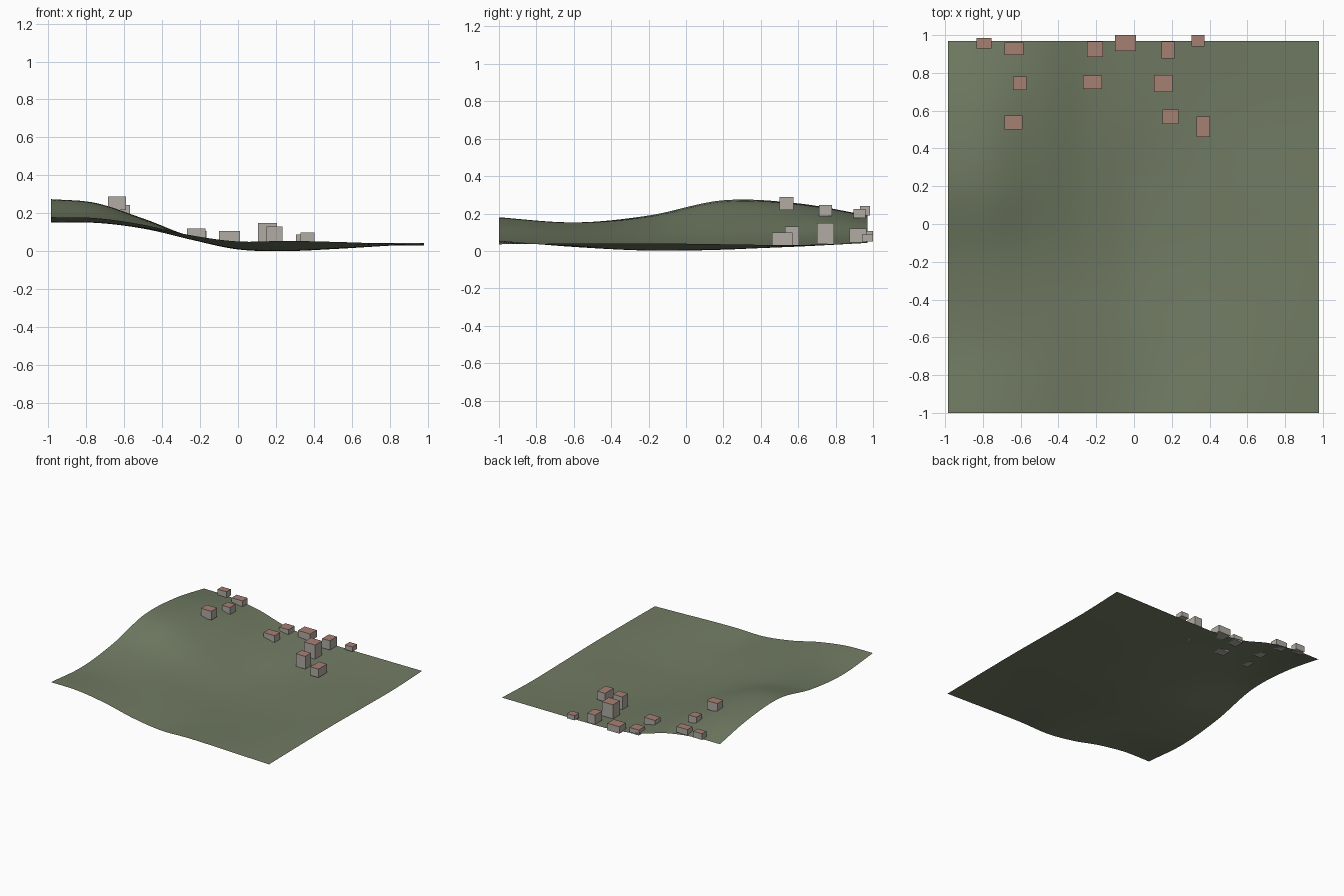
import bpy, bmesh

if "Cube" in bpy.data.objects:
    bpy.data.objects.remove(bpy.data.objects["Cube"])

def material(name, rgb):
    m = bpy.data.materials.new(name)
    m.diffuse_color = (*rgb, 1)
    m.use_nodes = True
    m.node_tree.nodes["Principled BSDF"].inputs["Base Color"].default_value = m.diffuse_color
    return m

GRASS = material("grass green", (0.165, 0.20, 0.125))
WALL = material("wall grey", (0.44, 0.41, 0.37))
ROOF = material("roof terracotta", (0.38, 0.215, 0.17))

# Hill heights: rows y = -1..1 (step 0.4), columns x = -1..1 (step 0.25)
HEIGHTS = [
    [.180, .175, .140, .085, .052, .055, .050, .042, .035],
    [.152, .150, .122, .075, .035, .022, .025, .035, .040],
    [.190, .175, .125, .062, .012, .002, .012, .027, .042],
    [.272, .250, .165, .072, .014, .008, .018, .030, .036],
    [.255, .240, .172, .080, .037, .024, .026, .030, .032],
    [.185, .180, .148, .080, .050, .045, .045, .045, .045],
]

def spline(vals, t):
    """Smooth curve through evenly spaced values, t from 0 to 1."""
    n = len(vals) - 1
    i = min(int(t * n), n - 1)
    f = t * n - i
    b, c = vals[i], vals[i + 1]
    a = vals[i - 1] if i > 0 else 2 * b - c
    d = vals[i + 2] if i + 2 <= n else 2 * c - b
    return b + 0.5 * f * (c - a + f * (2*a - 5*b + 4*c - d + f * (3*(b - c) + d - a)))

def ground(x, y):
    u, v = (x + 1) / 2, (y + 1) / 2
    return max(0, spline([spline(row, u) for row in HEIGHTS], v))

def add_object(name, bm, mats):
    me = bpy.data.meshes.new(name)
    bm.to_mesh(me)
    bm.free()
    for m in mats:
        me.materials.append(m)
    ob = bpy.data.objects.new(name, me)
    bpy.context.collection.objects.link(ob)
    return ob

# Terrain sheet
X0, X1, Y0, Y1 = -0.985, 0.98, -1.0, 0.97
bm = bmesh.new()
bmesh.ops.create_grid(bm, x_segments=64, y_segments=64, size=1)
for v in bm.verts:
    v.co.x = X0 + (X1 - X0) * (v.co.x + 1) / 2
    v.co.y = Y0 + (Y1 - Y0) * (v.co.y + 1) / 2
    v.co.z = ground(v.co.x, v.co.y)
for f in bm.faces:
    f.smooth = True
add_object("terrain", bm, [GRASS])

# Houses: x min, x max, y min, y max, base, top
HOUSES = [
    (-.835, -.755, .93, .985, .190, .240),
    (-.685, -.585, .895, .96, .177, .224),
    (-.640, -.570, .71, .78, .187, .245),
    (-.685, -.590, .50, .575, .218, .289),
    (-.250, -.165, .885, .965, .062, .106),
    (-.270, -.170, .715, .785, .066, .121),
    (-.100, .010, .915, 1.0, .050, .106),
    (.145, .215, .875, .965, .046, .121),
    (.105, .205, .70, .79, .036, .150),
    (.150, .235, .53, .605, .028, .131),
    (.305, .373, .94, 1.0, .050, .088),
    (.330, .403, .46, .57, .030, .099),
]

def house(i, x0, x1, y0, y1, z0, z1):
    bm = bmesh.new()
    bmesh.ops.create_cube(bm, size=1)
    for v in bm.verts:
        v.co.x = x1 if v.co.x > 0 else x0
        v.co.y = y1 if v.co.y > 0 else y0
        v.co.z = z1 if v.co.z > 0 else z0
    bm.normal_update()
    for f in bm.faces:   # roof colour on the upward face
        f.material_index = 1 if f.normal.z > 0.5 else 0
    add_object(f"house_{i:02d}", bm, [WALL, ROOF])

for i, h in enumerate(HOUSES, 1):
    house(i, *h)
